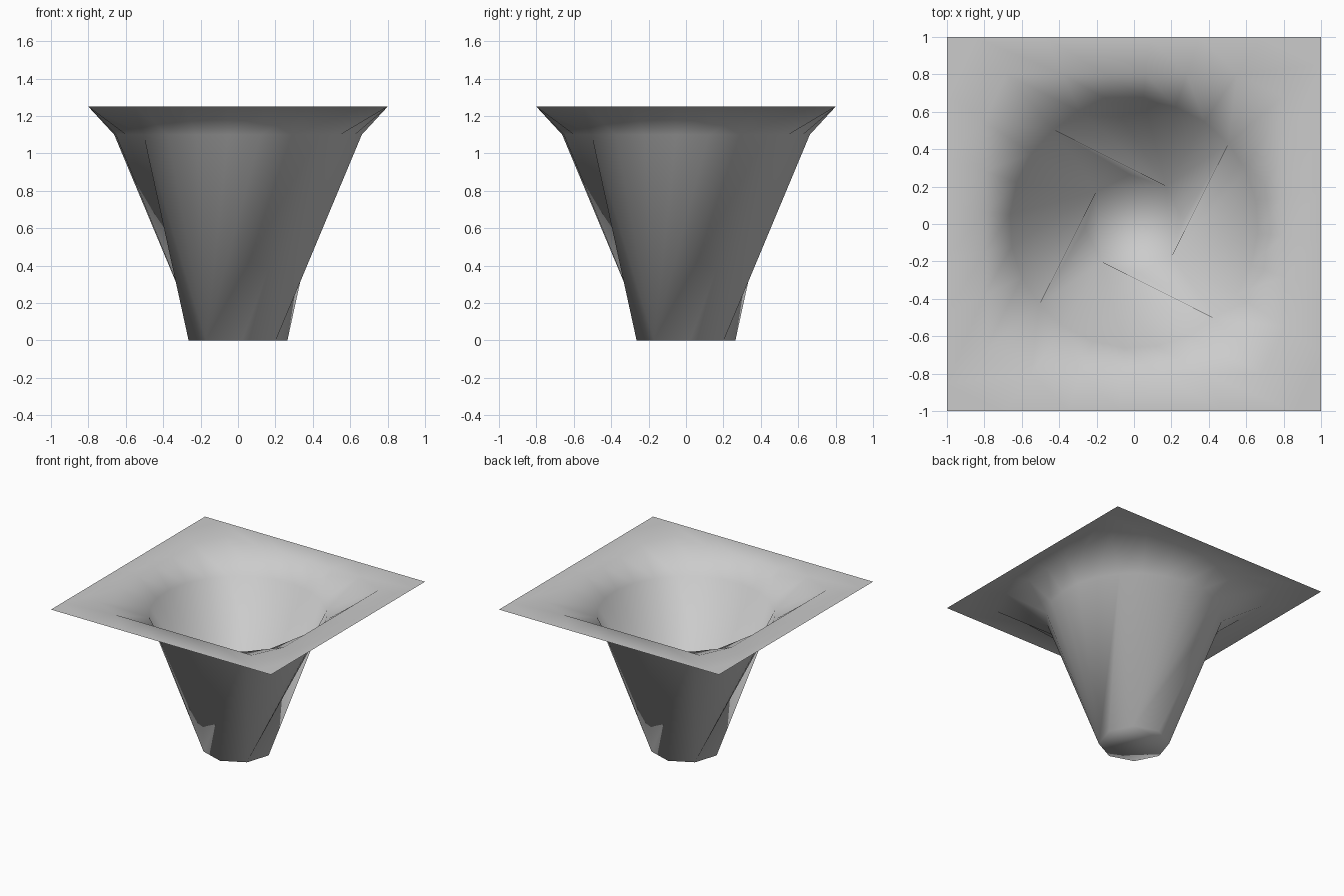
import bpy, bmesh
from math import cos, sin, radians

if "Cube" in bpy.data.objects:
    bpy.data.objects.remove(bpy.data.objects["Cube"])

SIDES = 24          # points around the throat and rim
TURN = -4.5         # twist of the throat and rim
bm = bmesh.new()

def ring(radius, z, count, turn, squared=False):
    # loop of points on a circle, or pushed out onto a square
    verts = []
    for k in range(count):
        a = radians(360 / count * k + turn)
        x, y = cos(a), sin(a)
        r = radius / max(abs(x), abs(y)) if squared else radius
        verts.append(bm.verts.new((r * x, r * y, z)))
    return verts

base = ring(0.265, 0.0, 8, -40.4)
throat = ring(0.664, 1.10, SIDES, TURN)
inner_rim = ring(0.80, 1.25, SIDES, TURN, True)
outer_rim = ring(1.00, 1.25, SIDES, TURN, True)

# closed bottom
bm.faces.new(base[::-1])

# funnel wall: four base points fan out over a quarter of the throat each,
# the in-between points close the gaps
for q in range(4):
    a, b, c = base[2 * q], base[2 * q + 1], base[(2 * q + 2) % 8]
    s = 6 * q - 3
    for i in range(6):
        bm.faces.new((a, throat[(s + i + 1) % SIDES], throat[(s + i) % SIDES]))
    end = throat[(s + 6) % SIDES]
    bm.faces.new((a, b, end))
    bm.faces.new((b, c, end))

# sloping lip and flat square sheet
for k in range(SIDES):
    n = (k + 1) % SIDES
    bm.faces.new((throat[k], throat[n], inner_rim[n], inner_rim[k]))
    o1, o2 = outer_rim[k], outer_rim[n]
    edge = [inner_rim[k], inner_rim[n], o2]
    if abs(o1.co.x - o2.co.x) > 1e-4 and abs(o1.co.y - o2.co.y) > 1e-4:
        # sheet corner
        sx = 1 if o1.co.x + o2.co.x > 0 else -1
        sy = 1 if o1.co.y + o2.co.y > 0 else -1
        edge.append(bm.verts.new((sx, sy, 1.25)))
    bm.faces.new(edge + [o1])

for f in bm.faces:
    f.smooth = True
bmesh.ops.recalc_face_normals(bm, faces=bm.faces)

# the sheet faces upwards
if max(bm.faces, key=lambda f: f.calc_center_median().z).normal.z < 0:
    bmesh.ops.reverse_faces(bm, faces=bm.faces)

mesh = bpy.data.meshes.new("funnel_sheet")
bm.to_mesh(mesh)
bm.free()
funnel = bpy.data.objects.new("funnel_sheet", mesh)
bpy.context.collection.objects.link(funnel)
